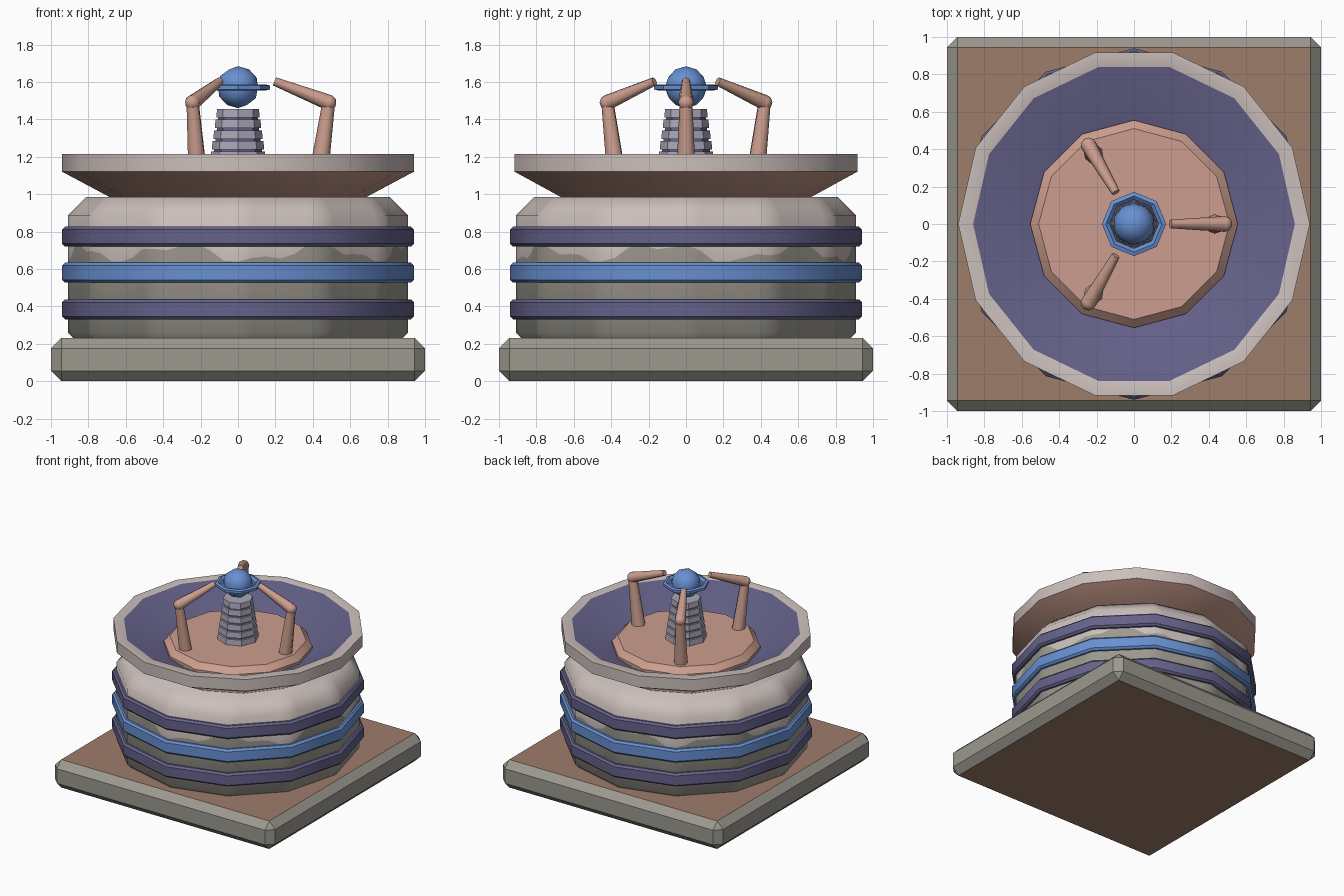
import bpy, bmesh, math
from mathutils import Vector, Matrix

if "Cube" in bpy.data.objects:
    bpy.data.objects.remove(bpy.data.objects["Cube"])


def material(name, hexcol):
    lin = []
    for i in (0, 2, 4):
        c = int(hexcol[i:i + 2], 16) / 255
        lin.append(c / 12.92 if c <= 0.04045 else ((c + 0.055) / 1.055) ** 2.4)
    m = bpy.data.materials.new(name)
    m.diffuse_color = (*lin, 1)
    m.use_nodes = True
    m.node_tree.nodes["Principled BSDF"].inputs["Base Color"].default_value = m.diffuse_color
    return m


GREY = material("stone grey", "9C998F")
PALE = material("pale pink grey", "CBBFBB")
BROWN = material("earth brown", "9E7D6A")
SALMON = material("salmon", "CC9E8E")
PURPLE = material("dusk purple", "65628A")
BLUE = material("signal blue", "6890D2")
LAVENDER = material("lavender grey", "ABA7B8")


def finish(name, bm, mats, angle=35):
    bmesh.ops.recalc_face_normals(bm, faces=bm.faces)
    me = bpy.data.meshes.new(name)
    bm.to_mesh(me)
    bm.free()
    ob = bpy.data.objects.new(name, me)
    bpy.context.collection.objects.link(ob)
    for m in mats:
        me.materials.append(m)
    bpy.ops.object.select_all(action='DESELECT')
    ob.select_set(True)
    bpy.context.view_layer.objects.active = ob
    if angle:
        bpy.ops.object.shade_smooth_by_angle(angle=math.radians(angle))
    return ob


def lathe(name, profile, sides, mats, slots=None, closed=False, sub=1, wave=None, angle=35):
    """Spin (r, z) points into an n-gon solid; slots gives a material per segment."""
    bm = bmesh.new()
    rings = []
    for k, (r, z) in enumerate(profile):
        ring = []
        for s in range(sides):
            a, b = (Vector((math.cos(t), math.sin(t), 0)) * r
                    for t in (math.tau * s / sides, math.tau * (s + 1) / sides))
            for j in range(sub):
                p = a.lerp(b, j / sub)
                p.z = wave(math.atan2(p.y, p.x)) if wave and z is None else z
                ring.append(bm.verts.new(p))
        rings.append(ring)
    pairs = list(zip(rings, rings[1:]))
    if closed:
        pairs.append((rings[-1], rings[0]))
    n = sides * sub
    for k, (lo, hi) in enumerate(pairs):
        for i in range(n):
            f = bm.faces.new((lo[i], lo[(i + 1) % n], hi[(i + 1) % n], hi[i]))
            f.material_index = slots[k] if slots else 0
    if not closed:
        bm.faces.new(rings[0]).material_index = slots[0] if slots else 0
        bm.faces.new(rings[-1]).material_index = slots[-1] if slots else 0
    return finish(name, bm, mats, angle)


def rod(bm, p, q, r1, r2, sides=8):
    d = q - p
    mat = Matrix.Translation((p + q) / 2) @ d.to_track_quat('Z', 'Y').to_matrix().to_4x4()
    bmesh.ops.create_cone(bm, cap_ends=True, segments=sides, radius1=r1, radius2=r2,
                          depth=d.length, matrix=mat)


# Square chamfered plinth, brown on its flat top and underside
bm = bmesh.new()
bmesh.ops.create_cube(bm, size=1, matrix=Matrix.Translation((0, 0, 0.115)) @ Matrix.Diagonal((2, 2, 0.23, 1)))
bmesh.ops.bevel(bm, geom=bm.edges[:], offset=0.055, segments=1, affect='EDGES')
bm.normal_update()
for f in bm.faces:
    f.material_index = int(abs(f.normal.z) > 0.95)
finish("plinth", bm, [GREY, BROWN], 0)


# Drum body with a ragged paint line between the upper two hoops
def paint_line(t):
    h = 0.685 + 0.045 * math.sin(7 * t + 2.6) + 0.025 * math.sin(17 * t + 1)
    return min(max(h, 0.64), 0.735)


lathe("drum_body", [(0.81, 0.16), (0.91, 0.26), (0.91, None), (0.91, 0.885), (0.81, 0.985)],
      12, [GREY, PALE], [0, 0, 1, 1], sub=6, wave=paint_line, angle=50)

# Three hoops around the drum
for name, z, m in (("lower_hoop", 0.33, PURPLE), ("middle_hoop", 0.527, BLUE), ("upper_hoop", 0.72, PURPLE)):
    lathe(name, [(0.85, z), (0.925, z), (0.94, z + 0.015), (0.94, z + 0.092),
                 (0.925, z + 0.107), (0.85, z + 0.107)], 12, [m], closed=True)

# Flared dish: salmon underside, pale rim, purple bowl
lathe("dish", [(0.64, 0.96), (0.94, 1.12), (0.94, 1.215), (0.86, 1.215), (0.53, 1.04)],
      14, [SALMON, PALE, PURPLE], [0, 1, 1, 2])

# Raised floor disc
lathe("floor_disc", [(0.555, 1.0), (0.555, 1.075), (0.51, 1.12)], 12, [SALMON], angle=32)

# Ribbed tapering column: core plus stacked collars
lathe("column_core", [(0.145, 1.1), (0.1, 1.45)], 8, [PURPLE], angle=0)
for i in range(6):
    z = 1.41 - 0.057 * i
    r = 0.112 + 0.008 * i
    lathe(f"column_collar_{i + 1}", [(r + 0.004, z), (r, z + 0.045)], 8, [LAVENDER], angle=0)

# Ball and the ring around it
bm = bmesh.new()
bmesh.ops.create_icosphere(bm, subdivisions=2, radius=0.112, matrix=Matrix.Translation((0, 0, 1.572)))
finish("ball", bm, [BLUE], 50)
lathe("ball_ring", [(0.13, 1.57), (0.15, 1.555), (0.172, 1.56), (0.172, 1.58), (0.15, 1.587)],
      8, [BLUE], closed=True, angle=0)

# Three jointed arms reaching toward the ball
for i in range(3):
    turn = Matrix.Rotation(math.tau * i / 3, 3, 'Z')
    foot, elbow, tip = (turn @ Vector(p) for p in ((0.43, 0, 1.1), (0.485, 0, 1.49), (0.195, 0, 1.603)))
    bm = bmesh.new()
    rod(bm, foot, elbow, 0.052, 0.034)
    rod(bm, elbow, tip, 0.042, 0.023)
    bmesh.ops.create_icosphere(bm, subdivisions=2, radius=0.042, matrix=Matrix.Translation(elbow))
    finish(f"arm_{i + 1}", bm, [SALMON], 50)
